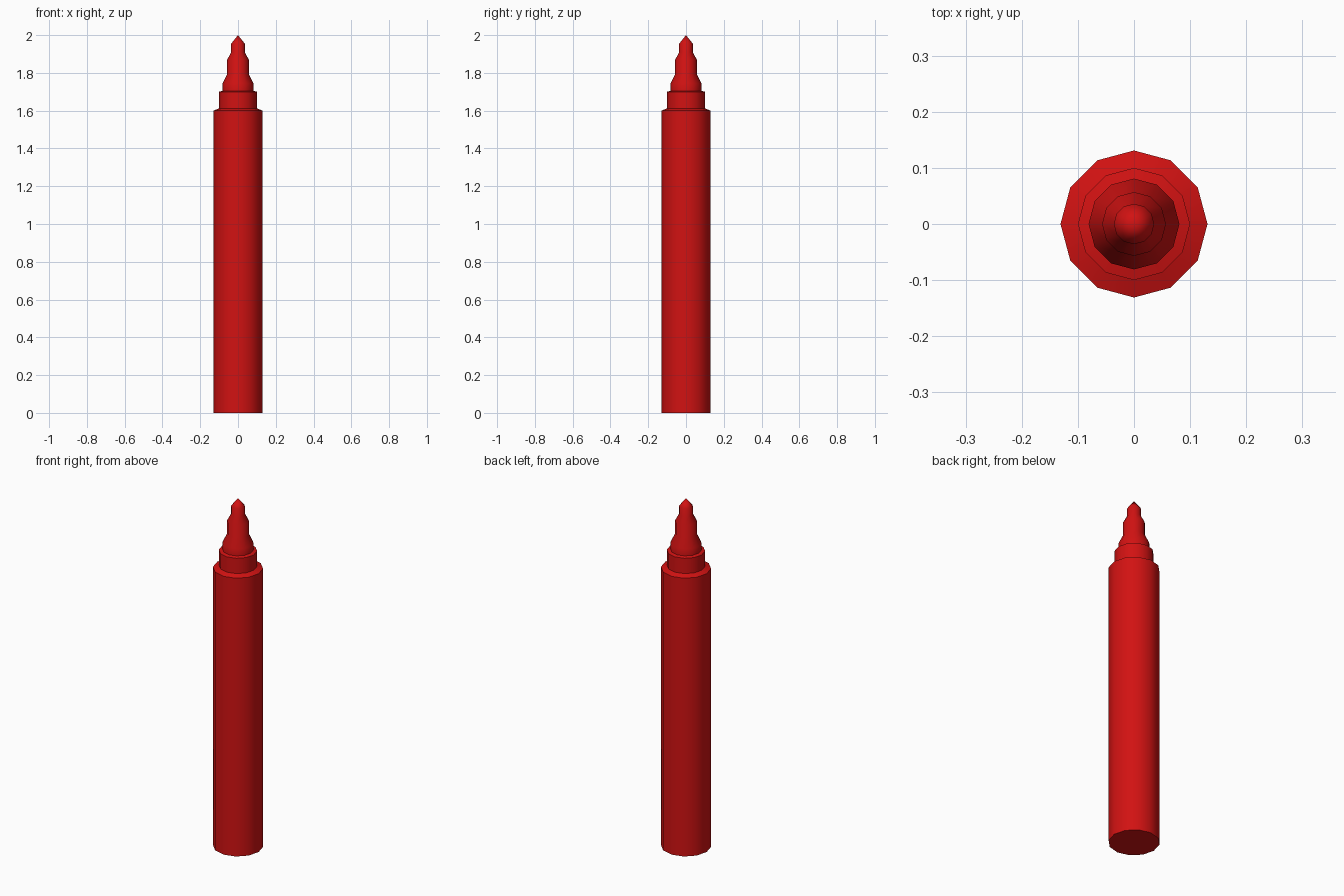
import bpy, bmesh, math

if "Cube" in bpy.data.objects:
    bpy.data.objects.remove(bpy.data.objects["Cube"])

SIDES = 12

red = bpy.data.materials.new("red")
red.diffuse_color = (0.64, 0.006, 0.006, 1)
red.use_nodes = True
red.node_tree.nodes["Principled BSDF"].inputs["Base Color"].default_value = red.diffuse_color


def lathe(name, profile):
    """Turn a (radius, height) profile around z; radius 0 makes a point."""
    bm = bmesh.new()
    rings = []
    for r, z in profile:
        if r == 0:
            rings.append([bm.verts.new((0, 0, z))] * SIDES)
        else:
            rings.append([bm.verts.new((r * math.cos(math.tau * i / SIDES),
                                        r * math.sin(math.tau * i / SIDES), z))
                          for i in range(SIDES)])
    for low, high in zip(rings, rings[1:]):
        for i in range(SIDES):
            j = (i + 1) % SIDES
            corners = [low[i], low[j], high[j], high[i]]
            bm.faces.new(list(dict.fromkeys(corners)))
    if profile[0][0] > 0:
        bm.faces.new(rings[0][::-1])
    bmesh.ops.recalc_face_normals(bm, faces=bm.faces)
    mesh = bpy.data.meshes.new(name)
    bm.to_mesh(mesh)
    bm.free()
    mesh.materials.append(red)
    obj = bpy.data.objects.new(name, mesh)
    bpy.context.collection.objects.link(obj)
    bpy.ops.object.select_all(action='DESELECT')
    obj.select_set(True)
    bpy.context.view_layer.objects.active = obj
    bpy.ops.object.shade_smooth_by_angle(angle=math.radians(42))
    return obj


# One continuous skin: barrel, shoulder, collar, stepped nib holder, nib
lathe("marker_pen", [
    (0.131, 0), (0.131, 1.60),      # barrel
    (0.10, 1.612), (0.10, 1.70),    # shoulder and collar
    (0.081, 1.705), (0.081, 1.745), # nib holder base
    (0.057, 1.795), (0.057, 1.87),  # nib holder neck
    (0.036, 1.91), (0.036, 1.955),  # nib
    (0, 2.0),                       # tip
])
